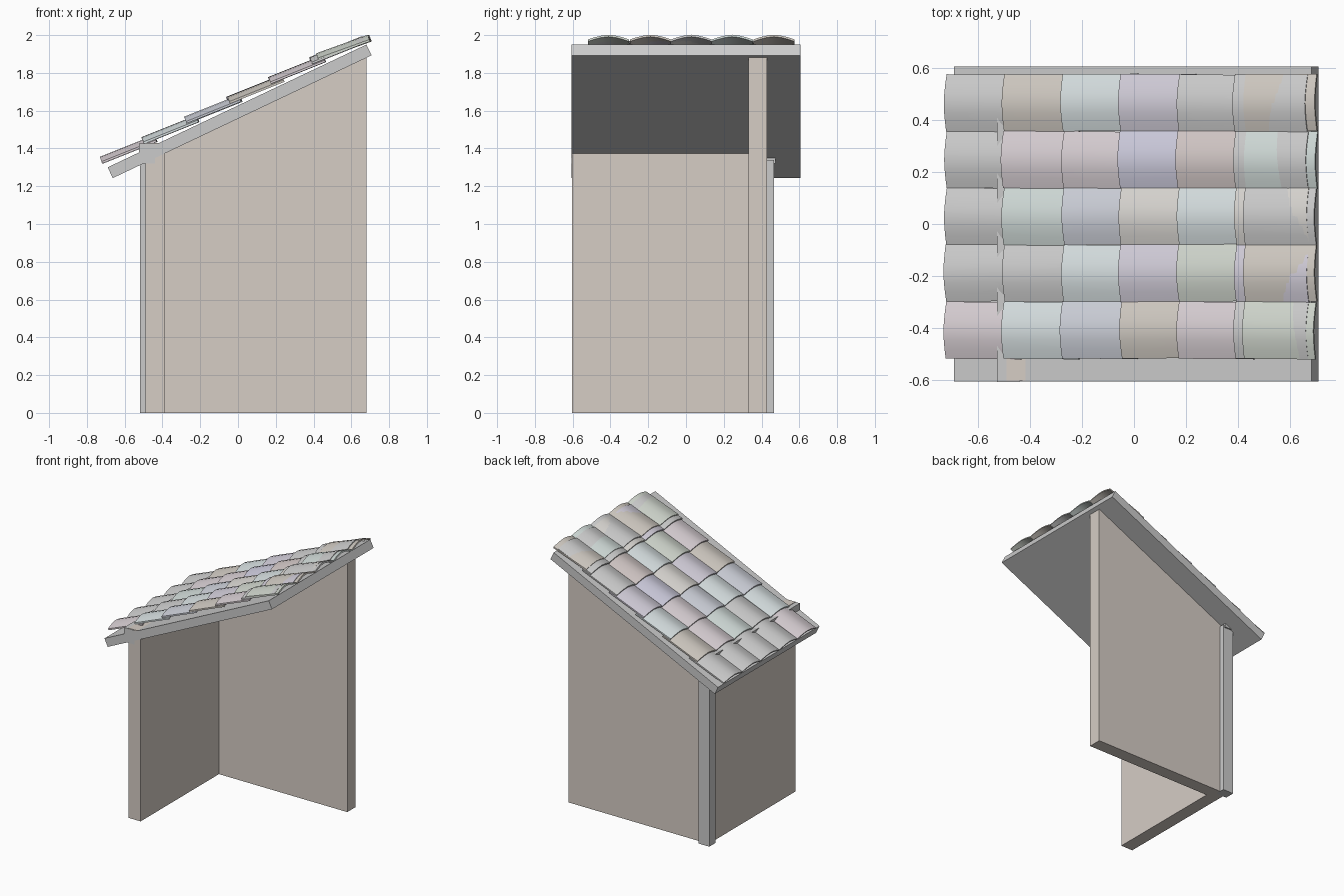
import bpy, bmesh, math, random
from mathutils import Matrix

if "Cube" in bpy.data.objects:
    bpy.data.objects.remove(bpy.data.objects["Cube"])

random.seed(4)


def material(name, rgb):
    m = bpy.data.materials.new(name)
    m.diffuse_color = (*rgb, 1)
    m.use_nodes = True
    m.node_tree.nodes["Principled BSDF"].inputs["Base Color"].default_value = m.diffuse_color
    return m


def prism(name, profile, y0, y1, mat=None):
    """Extrude an x-z outline along y."""
    bm = bmesh.new()
    face = bm.faces.new([bm.verts.new((x, y0, z)) for x, z in profile])
    ext = bmesh.ops.extrude_face_region(bm, geom=[face])
    verts = [g for g in ext["geom"] if isinstance(g, bmesh.types.BMVert)]
    bmesh.ops.translate(bm, verts=verts, vec=(0, y1 - y0, 0))
    bmesh.ops.recalc_face_normals(bm, faces=bm.faces)
    me = bpy.data.meshes.new(name)
    bm.to_mesh(me)
    bm.free()
    ob = bpy.data.objects.new(name, me)
    bpy.context.collection.objects.link(ob)
    if mat:
        me.materials.append(mat)
    return ob


def rect(x0, x1, z0, z1):
    return [(x0, z0), (x1, z0), (x1, z1), (x0, z1)]


# Walls
plaster = material("plaster", (0.67, 0.61, 0.56))
prism("left_wall", rect(-0.49, -0.39, 0, 1.43), -0.603, 0.38, plaster)
prism("back_wall", [(-0.49, 0), (0.68, 0), (0.68, 1.885), (-0.49, 1.335)],
      0.33, 0.43, plaster)

# Corner post and eaves beam
prism("corner_post", rect(-0.52, -0.43, 0, 1.34), 0.39, 0.465)
prism("eaves_beam", rect(-0.525, -0.44, 1.32, 1.427), -0.606, 0.475)

# Sloping roof board
prism("roof_board", [(-0.69, 1.30), (-0.663, 1.243), (0.707, 1.893), (0.68, 1.95)],
      -0.605, 0.605)

# Roof tiles: one letter per tile, columns run up the slope
palette = {
    "G": (0.70, 0.70, 0.69), "B": (0.62, 0.58, 0.53), "C": (0.66, 0.72, 0.73),
    "P": (0.63, 0.60, 0.68), "K": (0.67, 0.61, 0.64), "V": (0.60, 0.59, 0.71),
    "R": (0.64, 0.57, 0.56), "T": (0.62, 0.69, 0.67), "S": (0.60, 0.62, 0.68),
    "W": (0.68, 0.66, 0.63), "L": (0.62, 0.66, 0.60),
}
mats = {k: material("tile_" + k, c) for k, c in palette.items()}
layout = ["KCSBKGL", "GGCPLPB", "GTSWCWG", "GKKVRGT", "GBCPGGB"]  # front to back
starts = [-0.715, -0.495, -0.268, -0.046, 0.174, 0.394, 0.43]
W, THICK, ARCH = 0.219, 0.011, 0.027


def tile(name, length, mat):
    """Shallow arched tile, lower edge at the origin, running along +x."""
    bm = bmesh.new()
    t = [i / 6 * 2 - 1 for i in range(7)]
    under = [(s * W / 2, ARCH * (1 - abs(s) ** 1.6)) for s in t]
    ring = under + [(y, z + THICK) for y, z in reversed(under)]
    a = [bm.verts.new((0, y, z)) for y, z in ring]
    b = [bm.verts.new((length, y, z)) for y, z in ring]
    n = len(ring)
    for i in range(n):
        j = (i + 1) % n
        bm.faces.new((a[i], a[j], b[j], b[i]))
    for v in (a, b):
        for i in range(6):
            bm.faces.new((v[i], v[i + 1], v[n - 2 - i], v[n - 1 - i]))
    bmesh.ops.recalc_face_normals(bm, faces=bm.faces)
    me = bpy.data.meshes.new(name)
    bm.to_mesh(me)
    bm.free()
    me.materials.append(mat)
    ob = bpy.data.objects.new(name, me)
    bpy.context.collection.objects.link(ob)
    return ob


tiles = []
for c, letters in enumerate(layout):
    for r, (x, key) in enumerate(zip(starts, letters)):
        top = r == 6
        slope = math.atan(0.36 if top else 0.40)
        length = {6: 0.29, 5: 0.30}.get(r, 0.31)
        ob = tile(f"roof_tile_{c + 1}_{r + 1}", length, mats[key])
        z = 1.868 if top else 1.32 + 0.475 * (x + 0.715)
        ob.matrix_world = (
            Matrix.Translation((x + random.uniform(-0.004, 0.004),
                                -0.407 + c * 0.218, z))
            @ Matrix.Rotation(random.uniform(-0.015, 0.015), 4, "Z")
            @ Matrix.Rotation(-slope, 4, "Y"))
        tiles.append(ob)

bpy.ops.object.select_all(action="DESELECT")
for ob in tiles:
    ob.select_set(True)
bpy.context.view_layer.objects.active = tiles[0]
bpy.ops.object.shade_smooth_by_angle(angle=math.radians(40))
